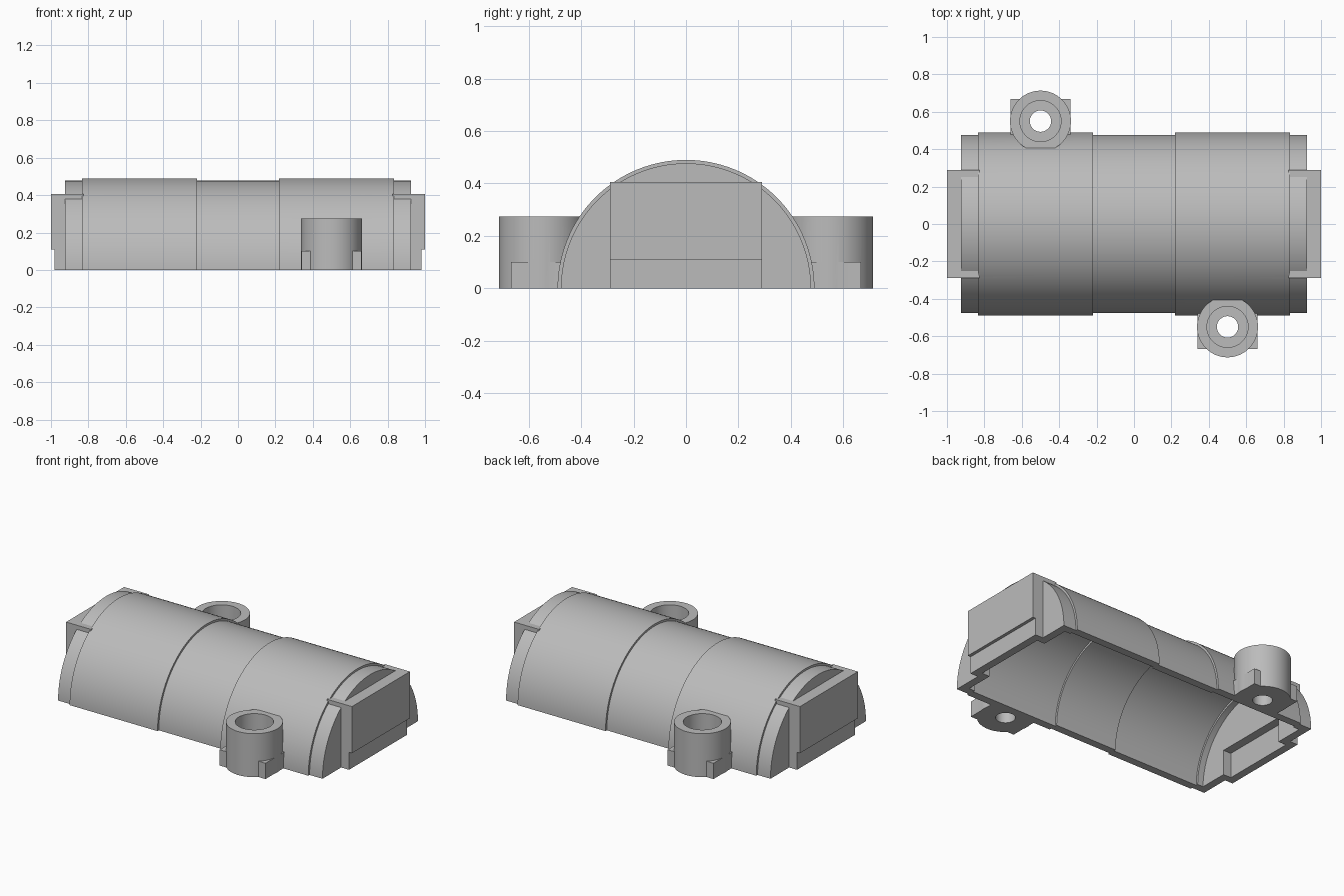
import bpy
import bmesh
import math
from mathutils import Matrix

default = bpy.data.objects.get("Cube")
if default:
    bpy.data.objects.remove(default, do_unlink=True)

grey = bpy.data.materials.new("plain_grey")
grey.use_nodes = True
COLOUR = (0.5, 0.5, 0.5, 1)
grey.diffuse_color = COLOUR
grey.node_tree.nodes["Principled BSDF"].inputs["Base Color"].default_value = COLOUR

WALL = 0.05
END, SHOULDER, WAIST = 0.925, 0.835, 0.22
WIDE, NARROW = 0.49, 0.477
BOSS_X, BOSS_Y, BOSS_R, BOSS_TOP = 0.5, 0.55, 0.163, 0.275


def finish(name, bm):
    bmesh.ops.recalc_face_normals(bm, faces=bm.faces)
    mesh = bpy.data.meshes.new(name)
    bm.to_mesh(mesh)
    bm.free()
    mesh.materials.append(grey)
    obj = bpy.data.objects.new(name, mesh)
    bpy.context.collection.objects.link(obj)
    return obj


def block(name, x, y, z):
    """Box from three (low, high) ranges."""
    bm = bmesh.new()
    bmesh.ops.create_cube(bm, size=1)
    for v in bm.verts:
        for axis, (low, high) in enumerate((x, y, z)):
            v.co[axis] = high if v.co[axis] > 0 else low
    return finish(name, bm)


def post(name, x, y, radius, low, high):
    """Upright round post."""
    bm = bmesh.new()
    bmesh.ops.create_cone(bm, cap_ends=True, segments=64, radius1=radius, radius2=radius,
                          depth=high - low,
                          matrix=Matrix.Translation((x, y, (low + high) / 2)))
    return finish(name, bm)


def barrel(name, half_profile, segments=128):
    """Solid turned about the x axis from a profile mirrored left to right."""
    profile = [(-x, r) for x, r in half_profile] + half_profile[::-1]
    bm = bmesh.new()
    rings = []
    for x, r in profile:
        angles = [math.tau * i / segments for i in range(segments)]
        rings.append([bm.verts.new((x, r * math.cos(a), r * math.sin(a))) for a in angles])
    for a, b in zip(rings, rings[1:]):
        for i in range(segments):
            j = (i + 1) % segments
            bm.faces.new((a[i], a[j], b[j], b[i]))
    bm.faces.new(rings[0])
    bm.faces.new(rings[-1])
    return finish(name, bm)


def combine(target, tool, operation):
    """Apply a boolean and discard the tool."""
    mod = target.modifiers.new(operation.lower(), "BOOLEAN")
    mod.operation = operation
    mod.solver = "EXACT"
    mod.object = tool
    bpy.context.view_layer.objects.active = target
    bpy.ops.object.modifier_apply(modifier=mod.name)
    bpy.data.objects.remove(tool, do_unlink=True)


def stepped(end, inset):
    return [(end, NARROW - inset), (SHOULDER, NARROW - inset), (SHOULDER, WIDE - inset),
            (WAIST, WIDE - inset), (WAIST, NARROW - inset)]


# Stepped round body
body = barrel("half_round_housing", stepped(END, 0))

# Square end blocks with a recessed foot
for s in (-1, 1):
    for reach, low, high in ((1.0, 0.11, 0.405), (0.98, -0.1, 0.2)):
        xs = sorted((s * (SHOULDER - 0.01), s * reach))
        combine(body, block("end_block", xs, (-0.29, 0.29), (low, high)), "UNION")

# Mounting bosses with square feet, on opposite corners
for s in (-1, 1):
    x, y = s * BOSS_X, -s * BOSS_Y
    combine(body, post("boss", x, y, BOSS_R, -0.1, BOSS_TOP), "UNION")
    ys = sorted((-s * 0.42, -s * 0.668))
    combine(body, block("boss_foot", (x - 0.16, x + 0.16), ys, (-0.1, 0.1)), "UNION")

# Hollow inside and pockets behind the end blocks
combine(body, barrel("hollow", stepped(END - WALL, WALL)), "DIFFERENCE")
for s in (-1, 1):
    xs = sorted((s * 0.8, s * (0.98 - WALL)))
    combine(body, block("pocket", xs, (-0.245, 0.245), (-0.2, 0.16)), "DIFFERENCE")

# Screw holes with wide counterbores
for s in (-1, 1):
    x, y = s * BOSS_X, -s * BOSS_Y
    combine(body, post("screw_hole", x, y, 0.057, -0.2, 0.4), "DIFFERENCE")
    combine(body, post("counterbore", x, y, 0.11, 0.1, 0.4), "DIFFERENCE")

# Flat open underside
combine(body, block("underside", (-2, 2), (-2, 2), (-2, 0)), "DIFFERENCE")

bpy.ops.object.select_all(action="DESELECT")
body.select_set(True)
bpy.context.view_layer.objects.active = body
bpy.ops.object.shade_smooth_by_angle(angle=math.radians(30))
